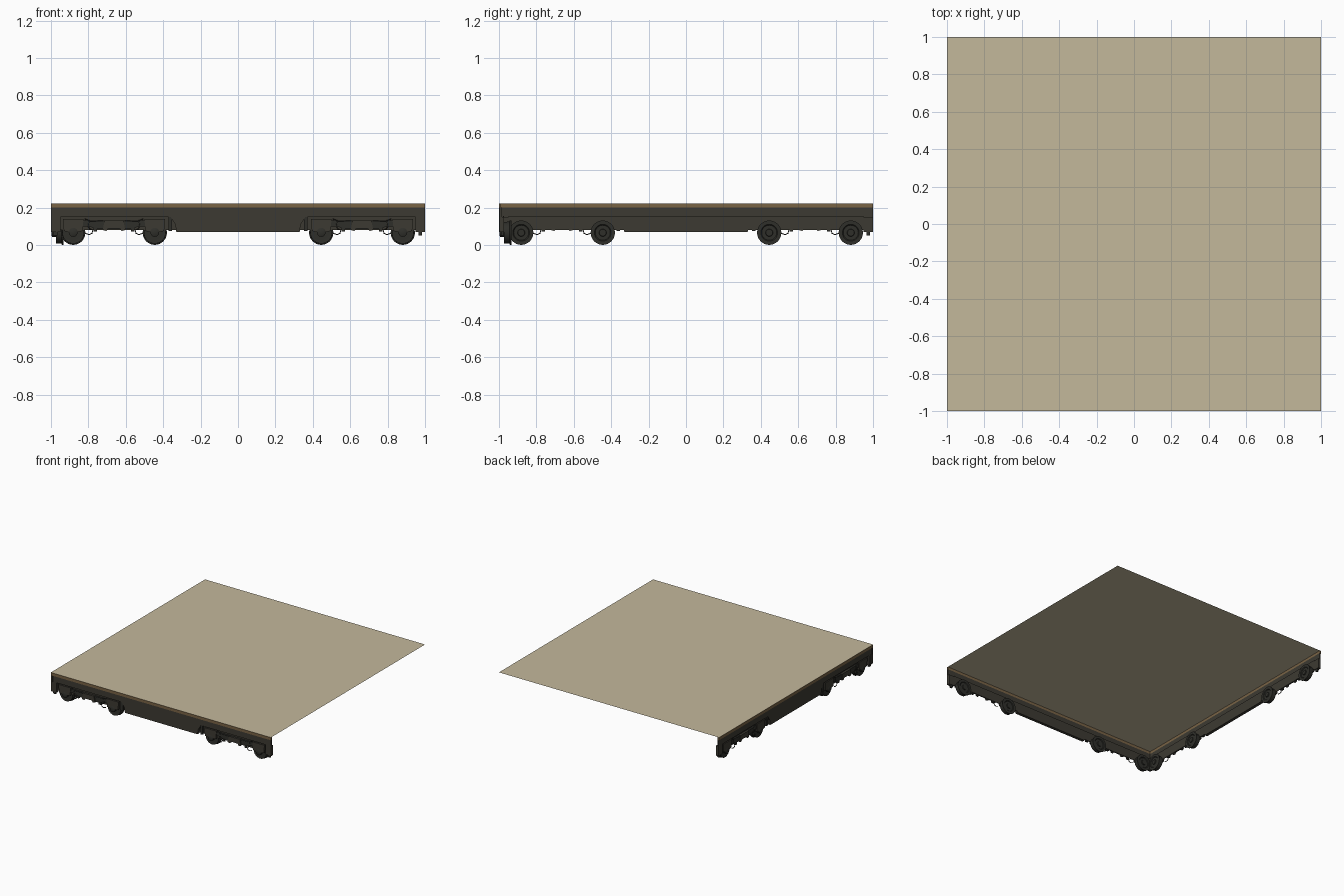
import bpy, bmesh, math

if "Cube" in bpy.data.objects:
    bpy.data.objects.remove(bpy.data.objects["Cube"])


def material(name, rgb):
    m = bpy.data.materials.new(name)
    m.diffuse_color = (*rgb, 1)
    m.use_nodes = True
    m.node_tree.nodes["Principled BSDF"].inputs["Base Color"].default_value = m.diffuse_color
    return m


TAN = material("tan deck", (0.55, 0.48, 0.33))
BROWN = material("brown trim", (0.19, 0.125, 0.06))
DARK = material("dark underframe", (0.046, 0.042, 0.032))
BLACK = material("black running gear", (0.028, 0.028, 0.023))


# u runs along a side, d is depth inwards from the outer edge
def place(side, u, d, z):
    return (u, -1 + d, z) if side == "front" else (-1 + d, u, z)


def finish(name, bm, mat):
    bmesh.ops.recalc_face_normals(bm, faces=bm.faces)
    me = bpy.data.meshes.new(name)
    bm.to_mesh(me)
    bm.free()
    me.materials.append(mat)
    ob = bpy.data.objects.new(name, me)
    bpy.context.collection.objects.link(ob)
    return ob


def prism(side, name, outline, d0, d1, mat):
    """Extrude a (u, z) outline from depth d0 to d1."""
    bm = bmesh.new()
    a = [bm.verts.new(place(side, u, d0, z)) for u, z in outline]
    b = [bm.verts.new(place(side, u, d1, z)) for u, z in outline]
    n = len(a)
    bm.faces.new(a)
    bm.faces.new(b[::-1])
    for i in range(n):
        j = (i + 1) % n
        bm.faces.new((a[i], b[i], b[j], a[j]))
    return finish(f"{side}_{name}", bm, mat)


def box(side, name, u0, u1, d0, d1, z0, z1, mat):
    return prism(side, name, [(u0, z0), (u1, z0), (u1, z1), (u0, z1)], d0, d1, mat)


def lathe(side, name, u, z, profile, mat, seg=32):
    """Spin a (radius, depth) profile about an axle at (u, z)."""
    bm = bmesh.new()
    rings = [[bm.verts.new(place(side, u + r * math.cos(t), d, z + r * math.sin(t)))
              for t in (2 * math.pi * k / seg for k in range(seg))] for r, d in profile]
    bm.faces.new(rings[0])
    bm.faces.new(rings[-1][::-1])
    for p, q in zip(rings, rings[1:]):
        for k in range(seg):
            j = (k + 1) % seg
            bm.faces.new((p[k], p[j], q[j], q[k]))
    ob = finish(f"{side}_{name}", bm, mat)
    bpy.ops.object.select_all(action="DESELECT")
    ob.select_set(True)
    bpy.context.view_layer.objects.active = ob
    bpy.ops.object.shade_smooth_by_angle(angle=math.radians(30))


def pipe(side, name, pts, d, r, mat):
    cu = bpy.data.curves.new(name, "CURVE")
    cu.dimensions = "3D"
    cu.bevel_depth = r
    cu.bevel_resolution = 1
    cu.use_fill_caps = True
    sp = cu.splines.new("POLY")
    sp.points.add(len(pts) - 1)
    for p, (u, z) in zip(sp.points, pts):
        p.co = (*place(side, u, d, z), 1)
    cu.materials.append(mat)
    bpy.context.collection.objects.link(bpy.data.objects.new(f"{side}_{name}", cu))


# Deck: one thin sheet
bm = bmesh.new()
bm.faces.new([bm.verts.new(p) for p in
              ((-1, -1, .224), (1, -1, .224), (1, 1, .224), (-1, 1, .224))])
finish("deck", bm, TAN)

# Only the front and left edges carry skirts and running gear
for s in ("front", "left"):
    box(s, "edge_trim", -1, 1, 0, .012, .2, .223, BROWN)
    box(s, "sill", -1, 1, .003, .015, .15, .2, DARK)
    box(s, "backing_panel", -.95, .95, .022, .027, .08, .155, DARK)
    # Belly panel between the wheel sets
    prism(s, "belly_panel", [(-.33, .07), (.33, .07), (.335, .11), (.36, .15),
                             (-.36, .15), (-.335, .11)], .003, .027, DARK)
    for e in (-1, 1):
        # End posts and steps
        box(s, "end_post", e * .95, e * 1, .003, .027, .07, .15, DARK)
        box(s, "end_step", e * .965, e * .985, .01, .024, .05, .07, BLACK)
        box(s, "inner_bracket", e * .352, e * .372, .008, .024, .075, .15, BLACK)
        c = e * .663
        # Wheel set side frame
        prism(s, "bogie_frame", [(c - .27, .1), (c - .13, .1), (c - .1, .085),
                                 (c + .1, .085), (c + .13, .1), (c + .27, .1),
                                 (c + .27, .135), (c + .1, .13), (c - .1, .13),
                                 (c - .27, .135)], .012, .026, BLACK)
        prism(s, "bolster", [(c - .06, .08), (c - .04, .075), (c - .03, .09),
                             (c + .03, .09), (c + .04, .075), (c + .06, .08),
                             (c + .05, .13), (c - .05, .13)], .004, .024, DARK)
        for w in (-1, 1):
            u = c + w * .218
            # Wheel with inner flange and hub
            lathe(s, "wheel", u, .066,
                  [(.02, .028), (.045, .03), (.058, .028), (.059, .056), (.065, .058),
                   (.065, .066), (.045, .066), (.04, .061), (.02, .061), (.018, .068)], BLACK)
            # Axle box, bearing cap and mounting
            prism(s, "axle_box", [(u - .05, .075), (u - .03, .07), (u + .03, .07),
                                  (u + .05, .075), (u + .055, .14), (u - .055, .14)],
                  .006, .026, DARK)
            lathe(s, "bearing_cap", u, .068, [(.016, .002), (.024, .006), (.024, .028)],
                  BLACK, 16)
            # Looped brake pipe beside the wheel
            v = -w
            pipe(s, "brake_loop", [(u + v * q, z) for q, z in (
                (.06, .14), (.085, .13), (.08, .1), (.09, .085), (.105, .08), (.1, .062),
                (.085, .056), (.066, .062))], .012, .003, BLACK)
            pipe(s, "brake_rod", [(u + v * .085, .13), (c + w * .05, .127)],
                 .01, .003, BLACK)
            box(s, "bogie_foot", c + w * .1 - .01, c + w * .1 + .01, .008, .022,
                .072, .09, BLACK)
